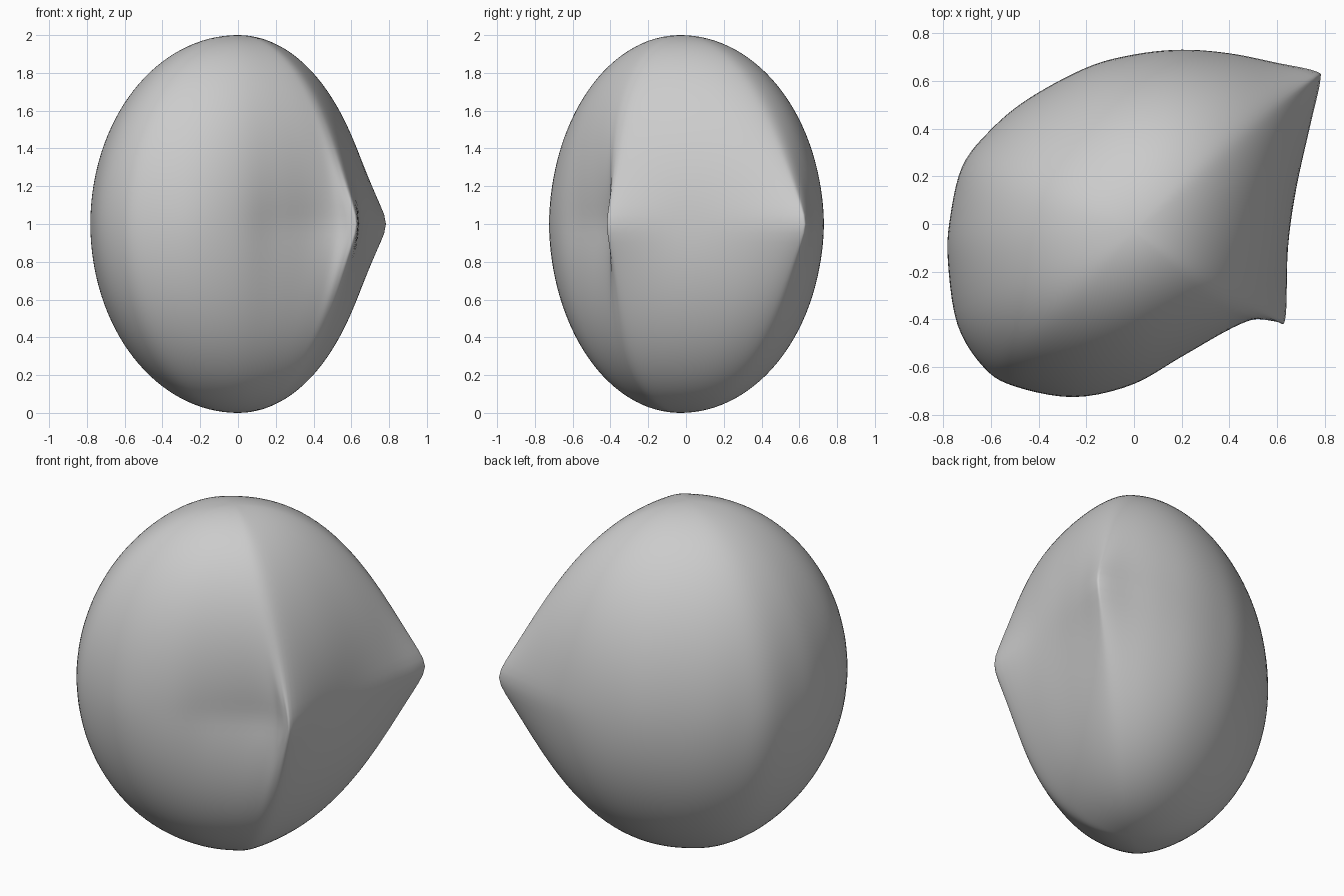
import bpy, bmesh, math
from mathutils import Vector

if "Cube" in bpy.data.objects:
    bpy.data.objects.remove(bpy.data.objects["Cube"])

# Left side outline, shared by every level (counter-clockwise, seen from above)
LEFT = [(0, .71), (-.2, .655), (-.45, .52), (-.61, .385), (-.72, .24), (-.77, .03),
        (-.78, -.15), (-.74, -.42), (-.63, -.6), (-.5, -.68), (-.25, -.725)]
# Right side at the equator, with the two pinched tips
PINCHED = [(0, -.67), (.2, -.55), (.4, -.43), (.52, -.39), (.6, -.41), (.635, -.39),
           (.645, -.1), (.68, .15), (.74, .42), (.78, .6), (.76, .64), (.6, .675),
           (.4, .715), (.2, .73)]
# Right side just off the equator, with soft corners
SOFT = [(0, -.68), (.2, -.59), (.37, -.5), (.47, -.43), (.51, -.39), (.55, -.33),
        (.64, -.1), (.67, .15), (.67, .36), (.64, .49), (.61, .56), (.52, .64),
        (.39, .69), (.2, .725)]
# Right side towards the poles, fully rounded
ROUND = [(0, -.7), (.17, -.64), (.33, -.56), (.45, -.49), (.51, -.43), (.55, -.37),
         (.62, -.15), (.65, .1), (.65, .28), (.615, .44), (.58, .53), (.49, .62),
         (.36, .69), (.2, .725)]
STEPS, RINGS = 5, 64
POLE = Vector((0, -.03))


def smooth_loop(points):
    """Closed Catmull-Rom curve through the points."""
    p = [Vector(q) for q in points]
    out = []
    for i in range(len(p)):
        a, b, c, d = (p[(i + k) % len(p)] for k in (-1, 0, 1, 2))
        for s in range(STEPS):
            t = s / STEPS
            out.append(.5 * (2 * b + (c - a) * t + (2 * a - 5 * b + 4 * c - d) * t * t
                             + (3 * b - a - 3 * c + d) * t ** 3))
    return out


def relax(loop, times, scale):
    """Even out the bends of a loop, then grow it back to size."""
    for _ in range(times):
        loop = [(loop[i - 1] + 2 * loop[i] + loop[(i + 1) % len(loop)]) / 4
                for i in range(len(loop))]
    return [p * scale for p in loop]


pinched = smooth_loop(LEFT + PINCHED)
soft = relax(smooth_loop(LEFT + SOFT), 6, 1.003)
rounded = relax(smooth_loop(LEFT + ROUND), 30, 1.02)

bm = bmesh.new()
rings = []
for i in range(1, RINGS):
    angle = -math.pi / 2 + math.pi * i / RINGS
    h, size = math.sin(angle), math.cos(angle)
    # The tips fade out above and below the equator, then the corners do
    w = math.exp(-(math.hypot(h, .07) - .07) / .275)
    u = h * h * (3 - 2 * abs(h))
    ring = []
    for a, b, c in zip(rounded, soft, pinched):
        q = POLE * (1 - size) + b.lerp(a, u).lerp(c, w) * size
        ring.append(bm.verts.new((q.x, q.y, 1 + h)))
    rings.append(ring)

# Skin between the rings, closed with fans at both poles
n = len(pinched)
bottom = bm.verts.new((POLE.x, POLE.y, 0))
top = bm.verts.new((POLE.x, POLE.y, 2))
for j in range(n):
    k = (j + 1) % n
    for lo, hi in zip(rings, rings[1:]):
        bm.faces.new((lo[j], lo[k], hi[k], hi[j]))
    bm.faces.new((bottom, rings[0][k], rings[0][j]))
    bm.faces.new((top, rings[-1][j], rings[-1][k]))
bmesh.ops.recalc_face_normals(bm, faces=bm.faces)
for f in bm.faces:
    f.smooth = True

mesh = bpy.data.meshes.new("pinched_body")
bm.to_mesh(mesh)
bm.free()
body = bpy.data.objects.new("pinched_body", mesh)
bpy.context.collection.objects.link(body)
grey = bpy.data.materials.new("light grey")
grey.diffuse_color = (.6, .6, .6, 1)
grey.use_nodes = True
grey.node_tree.nodes["Principled BSDF"].inputs["Base Color"].default_value = grey.diffuse_color
mesh.materials.append(grey)
